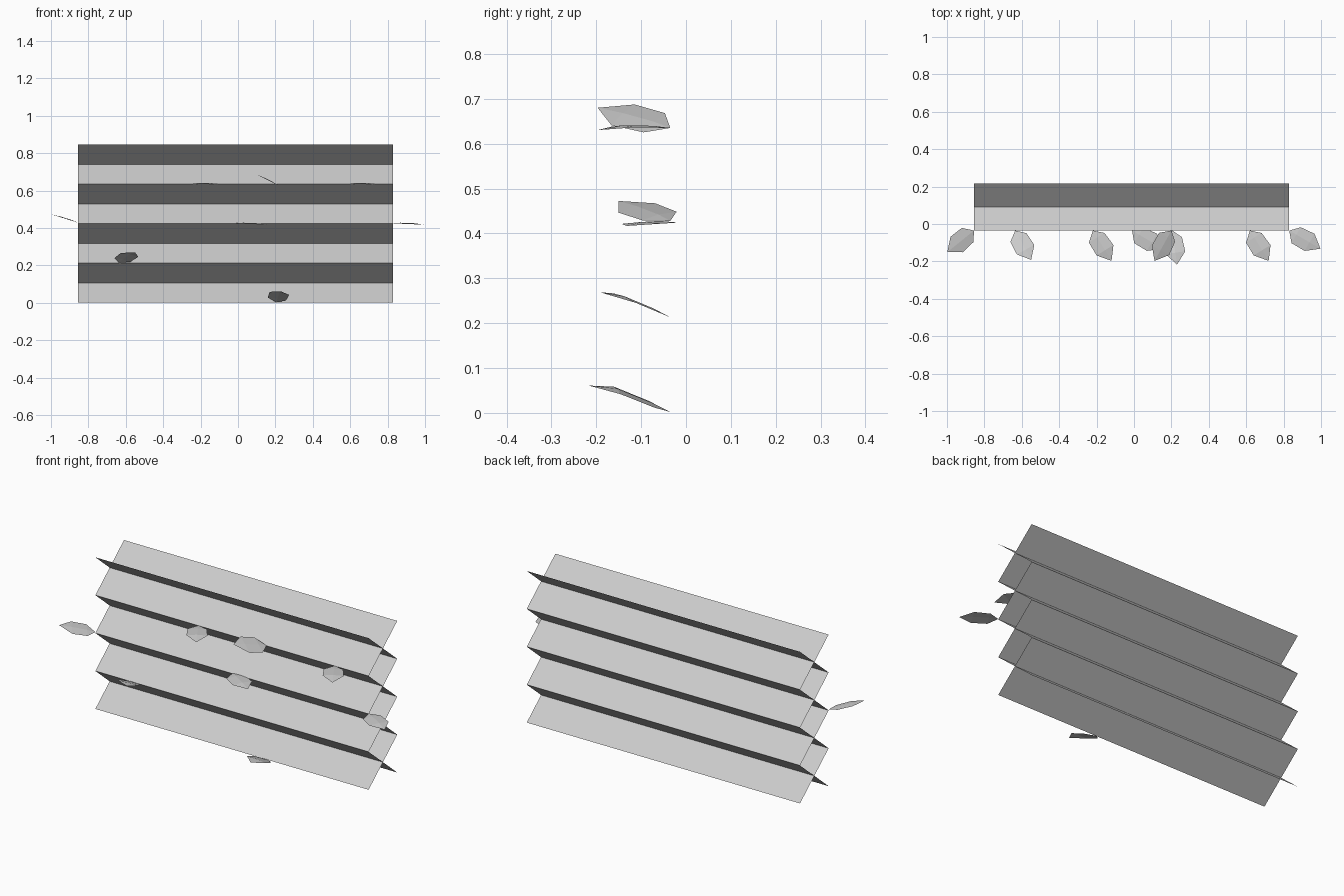
import bpy
from mathutils import Vector

if "Cube" in bpy.data.objects:
    bpy.data.objects.remove(bpy.data.objects["Cube"])


def add_mesh(name, verts, faces):
    mesh = bpy.data.meshes.new(name)
    mesh.from_pydata(verts, [], faces)
    mesh.update()
    obj = bpy.data.objects.new(name, mesh)
    bpy.context.collection.objects.link(obj)
    return obj


# Four stacked pairs of crossed foliage sheets
X0, X1 = -0.855, 0.83
Y0, Y1 = -0.035, 0.217
STEP = 0.845 / 4


def sheet(name, z_front, z_back):
    add_mesh(name, [(X0, Y0, z_front), (X1, Y0, z_front),
                    (X1, Y1, z_back), (X0, Y1, z_back)], [(0, 1, 2, 3)])


for i in range(4):
    low, high = i * STEP, (i + 1) * STEP
    sheet(f"rising_sheet_{i + 1}", low, high)
    sheet(f"falling_sheet_{i + 1}", high, low)


# Six-sided leaf with a raised midrib and a drooping tip
def leaf(name, x, z, tip, slope, droop=0.01):
    length = Vector(tip).length
    u = Vector(tip) / length
    v = Vector((-u.y, u.x))
    # along the leaf, across it, lift off the leaf plane
    outline = [(0, 0, 0), (0.23, 0.046, 0), (0.65, 0.053, 0), (1, 0, -droop),
               (0.65, -0.053, 0), (0.23, -0.052, 0),
               (0.23, 0, 0.004), (0.65, 0, 0.004)]
    verts = []
    for a, b, lift in outline:
        p = u * (a * length) + v * b
        verts.append((x + p.x, Y0 + p.y, z + p.dot(Vector(slope)) + lift))
    add_mesh(name, verts, [(0, 6, 1), (1, 6, 7, 2), (2, 7, 3),
                           (0, 5, 6), (5, 4, 7, 6), (4, 3, 7)])


# Leaves: base x, base z, tip offset in plan, slope of the leaf plane
leaves = [
    (-0.855, 0.428, (-0.143, -0.115), (-0.31, 0.0), 0.0),
    (-0.635, 0.213, (0.085, -0.157), (0.0, -0.42), 0.01),
    (-0.22, 0.635, (0.10, -0.162), (0.0, -0.02), 0.008),
    (-0.01, 0.425, (0.163, -0.097), (-0.02, 0.02), 0.003),
    (0.20, 0.635, (-0.09, -0.162), (-0.5, 0.0), 0.0),
    (0.205, 0.002, (0.025, -0.182), (-0.1, -0.42), 0.015),
    (0.62, 0.635, (0.10, -0.162), (0.0, -0.02), 0.008),
    (0.83, 0.425, (0.167, -0.097), (-0.02, 0.02), 0.003),
]
for i, args in enumerate(leaves):
    leaf(f"leaf_{i + 1}", *args)
